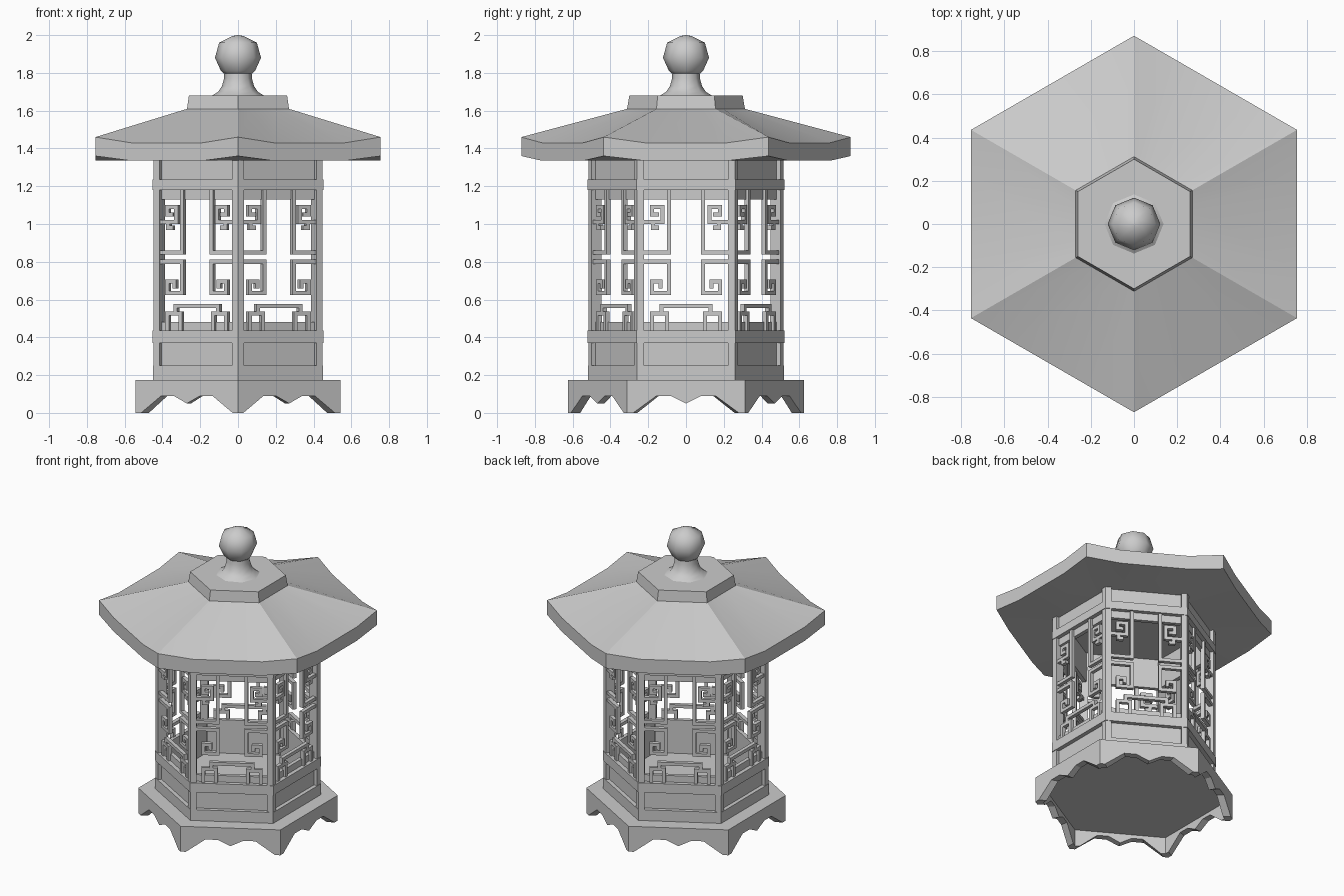
import bpy
import bmesh
from math import cos, sin, pi, radians
from mathutils import Vector, Matrix

if "Cube" in bpy.data.objects:
    bpy.data.objects.remove(bpy.data.objects["Cube"], do_unlink=True)

stone = bpy.data.materials.new("grey_stone")
stone.use_nodes = True
stone.diffuse_color = (0.6, 0.6, 0.6, 1)
stone.node_tree.nodes["Principled BSDF"].inputs["Base Color"].default_value = (0.6, 0.6, 0.6, 1)

APOTHEM = cos(pi / 6)


def finish(name, bm, smooth_angle=0):
    bmesh.ops.recalc_face_normals(bm, faces=bm.faces)
    mesh = bpy.data.meshes.new(name)
    bm.to_mesh(mesh)
    bm.free()
    mesh.materials.append(stone)
    for p in mesh.polygons:
        p.use_smooth = smooth_angle > 0
    if smooth_angle:
        mesh.set_sharp_from_angle(angle=radians(smooth_angle))
    obj = bpy.data.objects.new(name, mesh)
    bpy.context.collection.objects.link(obj)


def ring(r, z, n=6):
    """Regular polygon with a corner on the y axis."""
    return [Vector((r * cos(pi / 2 + 2 * pi * i / n), r * sin(pi / 2 + 2 * pi * i / n), z))
            for i in range(n)]


def sagging_ring(r, z, sag):
    """Hexagon whose edges dip between the corners."""
    pts = ring(r, z)
    out = []
    drop = Vector((0, 0, sag))
    for a, b in zip(pts, pts[1:] + pts[:1]):
        out += [a, a.lerp(b, 0.25) - drop, a.lerp(b, 0.75) - drop]
    return out


def loft(name, rings, closed=False, smooth_angle=0):
    """Skin polygons in order; closed joins the last to the first, else both ends are capped."""
    bm = bmesh.new()
    loops = [[bm.verts.new(p) for p in pts] for pts in rings]
    pairs = list(zip(loops, loops[1:]))
    if closed:
        pairs.append((loops[-1], loops[0]))
    for lo, hi in pairs:
        n = len(lo)
        for i in range(n):
            j = (i + 1) % n
            bm.faces.new((lo[i], lo[j], hi[j], hi[i]))
    if not closed:
        bm.faces.new(loops[0])
        bm.faces.new(loops[-1])
    finish(name, bm, smooth_angle)


def hex_ring(name, outer, inner, z0, z1):
    loft(name, [ring(outer, z0), ring(outer, z1), ring(inner, z1), ring(inner, z0)], closed=True)


def prism(bm, front, back):
    """Solid between two matching outlines."""
    a = [bm.verts.new(p) for p in front]
    b = [bm.verts.new(p) for p in back]
    bm.faces.new(a)
    bm.faces.new(b[::-1])
    for i in range(len(a)):
        j = (i + 1) % len(a)
        bm.faces.new((a[i], a[j], b[j], b[i]))


def sides():
    return [Matrix.Rotation(radians(60 * k), 3, 'Z') for k in range(6)]


# Footed base: arched skirt with mitred corners around a raised slab
BASE_R, SKIRT_IN = 0.626, 0.575
half = [(0.313, 0), (0.28, 0), (0.157, 0.09), (0.08, 0.09)]
outline = half + [(0, 0.05)] + [(-u, z) for u, z in half[::-1]]
outline += [(-0.313, 0.175), (0.313, 0.175)]
bm = bmesh.new()
shrink = SKIRT_IN / BASE_R
for rot in sides():
    prism(bm, [rot @ Vector((BASE_R * APOTHEM, u, z)) for u, z in outline],
          [rot @ Vector((SKIRT_IN * APOTHEM, u * shrink, z)) for u, z in outline])
finish("base_skirt", bm)
loft("base_slab", [ring(SKIRT_IN, 0.115), ring(SKIRT_IN, 0.175)])

# Body: plinth, recessed walls and raised bands
loft("plinth", [ring(0.52, 0.175), ring(0.52, 0.25)])
hex_ring("lower_wall", 0.49, 0.46, 0.25, 0.48)
hex_ring("upper_wall", 0.49, 0.46, 1.13, 1.34)
hex_ring("lower_band", 0.522, 0.47, 0.37, 0.435)
hex_ring("upper_band", 0.522, 0.47, 1.18, 1.235)

# Corner posts
bm = bmesh.new()
POST_R, POST_W = 0.517, 0.036
for rot in sides():
    turn = rot @ Matrix.Rotation(radians(30), 3, 'Z')
    wing = Vector((POST_R - POST_W / 2, POST_W * APOTHEM, 0))
    kite = [Vector((POST_R, 0, 0)), wing, Vector((POST_R - 0.07, 0, 0)), Vector((wing.x, -wing.y, 0))]
    prism(bm, [turn @ (p + Vector((0, 0, 0.2))) for p in kite],
          [turn @ (p + Vector((0, 0, 1.34))) for p in kite])
finish("corner_posts", bm)

# Window lattice: square scrolls and a stepped bridge, mirrored on every side
paths = [
    [(0.09, 1.19), (0.09, 0.85), (0.235, 0.85)],
    [(0.235, 1.01), (0.125, 1.01), (0.125, 1.09), (0.18, 1.09), (0.18, 1.05), (0.155, 1.05)],
    [(0.175, 1.01), (0.175, 0.98), (0.155, 0.98)],
    [(0.235, 0.8), (0.09, 0.8), (0.09, 0.635), (0.18, 0.635), (0.18, 0.695), (0.135, 0.695), (0.135, 0.67)],
    [(0, 0.566), (0.13, 0.566), (0.13, 0.527)],
    [(0.1, 0.43), (0.1, 0.527), (0.18, 0.527), (0.18, 0.43)],
]
BAR = 0.011
bm = bmesh.new()
for rot in sides():
    for path in paths:
        for (u0, z0), (u1, z1) in zip(path, path[1:]):
            lo_u, hi_u = min(u0, u1) - BAR, max(u0, u1) + BAR
            lo_z, hi_z = min(z0, z1) - BAR, max(z0, z1) + BAR
            for s in (1, -1):
                box = [(s * lo_u, lo_z), (s * hi_u, lo_z), (s * hi_u, hi_z), (s * lo_u, hi_z)]
                prism(bm, [rot @ Vector((0.44, u, z)) for u, z in box],
                      [rot @ Vector((0.415, u, z)) for u, z in box])
finish("window_lattice", bm)

# Roof with upturned corners, a level underside and a cap
loft("roof", [sagging_ring(0.5, 1.335, 0), sagging_ring(0.872, 1.36, 0.025),
              sagging_ring(0.872, 1.46, 0.03), sagging_ring(0.31, 1.61, 0)], smooth_angle=10)
loft("roof_cap", [ring(0.312, 1.6), ring(0.312, 1.61), ring(0.3, 1.68)])

# Finial
loft("finial_neck", [ring(r, z, 8) for r, z in
                     [(0.137, 1.68), (0.105, 1.7), (0.085, 1.73), (0.074, 1.77), (0.072, 1.81)]],
     smooth_angle=60)
loft("finial_ball", [ring(r, z, 8) for r, z in
                     [(0.06, 1.785), (0.09, 1.81), (0.122, 1.88), (0.1, 1.96), (0.03, 1.995), (0.004, 2.0)]],
     smooth_angle=60)
